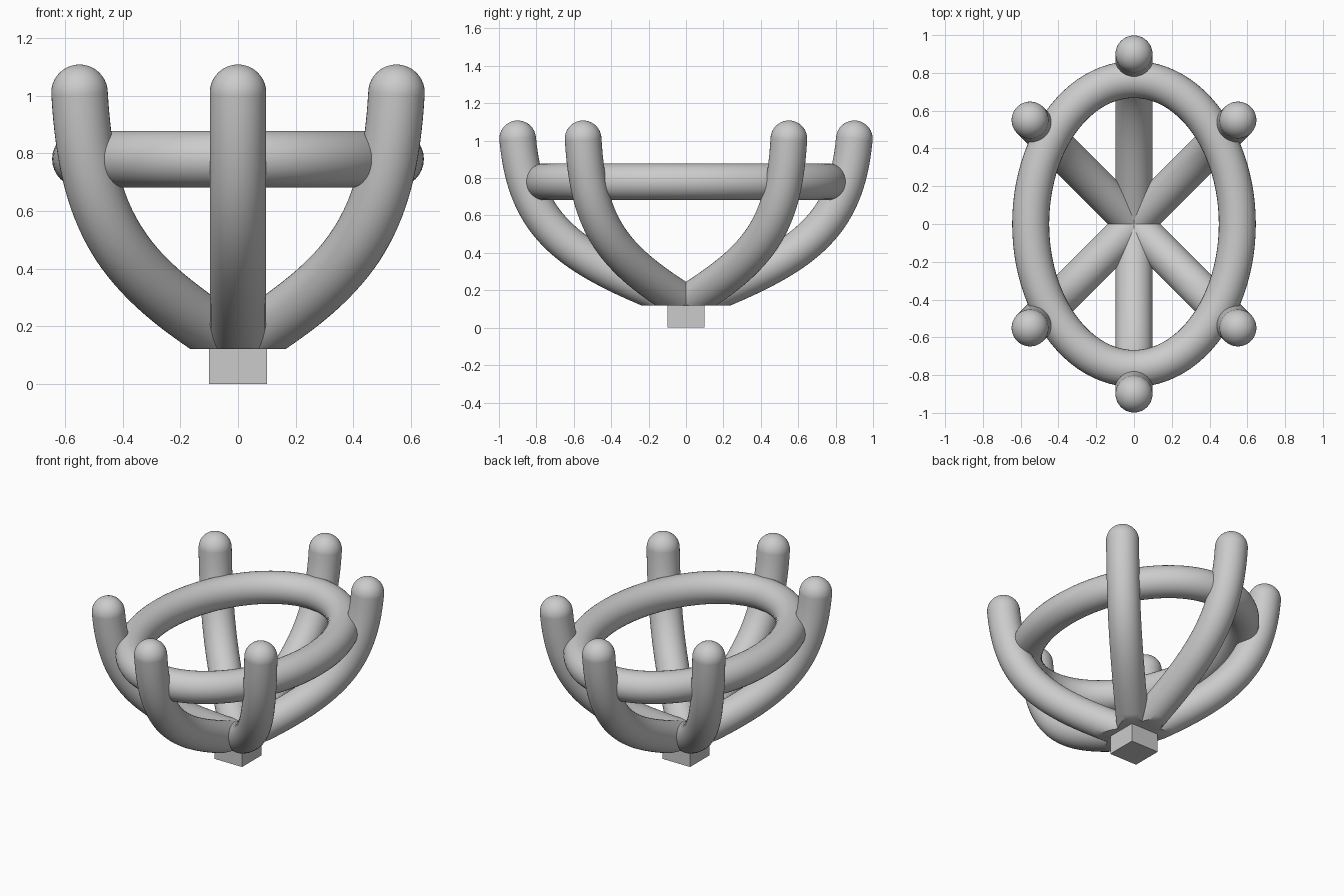
import bpy, bmesh, math
from mathutils import Vector, Matrix

if "Cube" in bpy.data.objects:
    bpy.data.objects.remove(bpy.data.objects["Cube"])

R = 0.098        # tube radius
CUT_Z = 0.12     # flat underside of the prongs


def finish(name, bm, smooth=True):
    me = bpy.data.meshes.new(name)
    bm.to_mesh(me)
    bm.free()
    ob = bpy.data.objects.new(name, me)
    bpy.context.collection.objects.link(ob)
    if smooth:
        bpy.ops.object.select_all(action='DESELECT')
        ob.select_set(True)
        bpy.context.view_layer.objects.active = ob
        bpy.ops.object.shade_smooth_by_angle(angle=math.radians(35))
    return ob


def cut(bm, co, no, fill):
    geom = bm.verts[:] + bm.edges[:] + bm.faces[:]
    res = bmesh.ops.bisect_plane(bm, geom=geom, plane_co=co, plane_no=no, clear_inner=True)
    if fill:
        edges = [e for e in res['geom_cut'] if isinstance(e, bmesh.types.BMEdge)]
        bmesh.ops.contextual_create(bm, geom=edges)


def bezier(p, t):
    u = 1 - t
    return p[0]*u**3 + p[1]*3*u*u*t + p[2]*3*u*t*t + p[3]*t**3


def prong(name, x, y):
    # the same upswept profile, stretched towards (x, y)
    prof = [(0, 0.13), (0.70, 0.37), (0.95, 0.53), (1, 1.01)]
    ctrl = [Vector((x*s, y*s, z)) for s, z in prof]
    pts = [bezier(ctrl, i/32) for i in range(33)]
    back = (pts[0] - pts[1]).normalized() * 0.4
    pts.insert(0, pts[0] + back)
    side = Vector((-y, x, 0)).normalized()
    bm = bmesh.new()
    rings = []
    for i, p in enumerate(pts):
        tan = (pts[min(i+1, len(pts)-1)] - pts[max(i-1, 0)]).normalized()
        up = tan.cross(side)
        rings.append([bm.verts.new(p + R*(side*math.cos(a) + up*math.sin(a)))
                      for a in (2*math.pi*k/40 for k in range(40))])
    for a, b in zip(rings, rings[1:]):
        for k in range(40):
            bm.faces.new((a[k-1], a[k], b[k], b[k-1]))
    # flat underside, then mitre on the middle plane
    cut(bm, (0, 0, CUT_Z), (0, 0, 1), True)
    cut(bm, (0, 0, 0), (0, math.copysign(1, y), 0), False)
    bmesh.ops.recalc_face_normals(bm, faces=bm.faces[:])
    # rounded tip
    bmesh.ops.create_uvsphere(bm, u_segments=40, v_segments=20, radius=R,
                              matrix=Matrix.Translation(pts[-1]))
    return finish(name, bm)


# six prongs
for sy, end in ((-1, "front"), (1, "back")):
    prong(end + "_middle_prong", 0, 0.9*sy)
    for sx, side in ((-1, "left"), (1, "right")):
        prong(f"{end}_{side}_prong", 0.55*sx, 0.55*sy)

# oval ring with a round section
bm = bmesh.new()
A, B, N, M = 0.547, 0.765, 96, 32
grid = []
for i in range(N):
    t = 2*math.pi*i/N
    c = Vector((A*math.cos(t), B*math.sin(t), 0.78))
    n = Vector((B*math.cos(t), A*math.sin(t), 0)).normalized()
    grid.append([bm.verts.new(c + R*(n*math.cos(a) + Vector((0, 0, math.sin(a)))))
                 for a in (2*math.pi*k/M for k in range(M))])
for i in range(N):
    for k in range(M):
        bm.faces.new((grid[i-1][k-1], grid[i][k-1], grid[i][k], grid[i-1][k]))
bmesh.ops.recalc_face_normals(bm, faces=bm.faces[:])
finish("oval_ring", bm)

# square foot
bm = bmesh.new()
bmesh.ops.create_cube(bm, size=1, matrix=Matrix.Translation((0, 0, 0.0625))
                      @ Matrix.Diagonal((0.2, 0.2, 0.125, 1)))
finish("base_block", bm, False)
